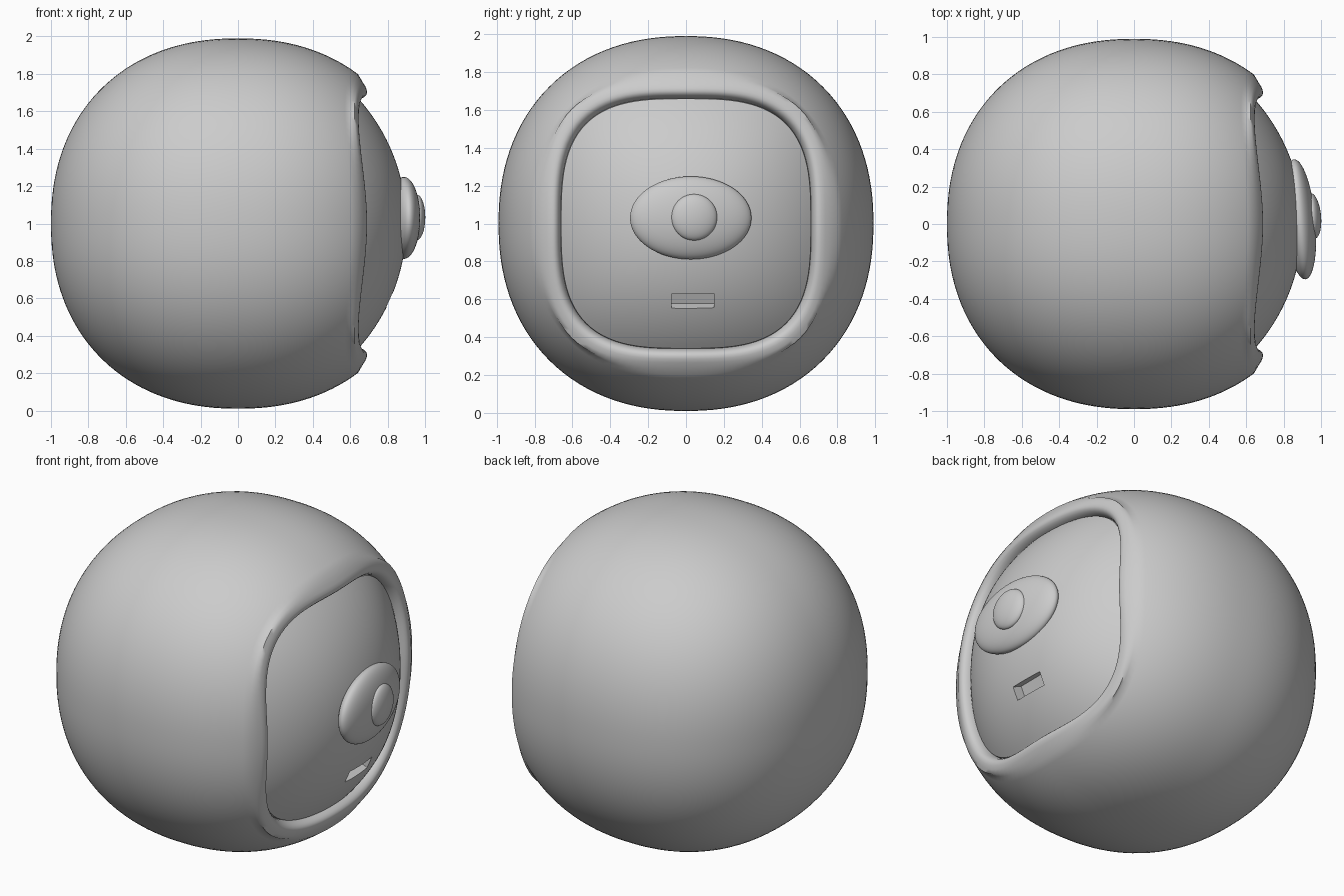
import bpy, bmesh, math
from math import sin, cos, pi, radians, sqrt

if "Cube" in bpy.data.objects:
    bpy.data.objects.remove(bpy.data.objects["Cube"])

SEG = 128      # points around each ring
CZ = 1.0       # height of the body centre
P = 2.2        # squareness of the body
RIM = 3.1      # squareness of the front opening


def outline(t, n):
    """Rounded-square unit outline at angle t."""
    c, s = cos(t), sin(t)
    k = (abs(c) ** n + abs(s) ** n) ** (-1 / n)
    return c * k, s * k


def corner(t):
    """0 at the side middles, 1 at the corners of the front opening."""
    y, z = outline(t, RIM)
    return (math.hypot(y, z) - 1) / (2 ** (0.5 - 1 / RIM) - 1)


def smooth(ob, angle=40):
    bpy.ops.object.select_all(action='DESELECT')
    ob.select_set(True)
    bpy.context.view_layer.objects.active = ob
    bpy.ops.object.shade_smooth_by_angle(angle=radians(angle))


def loft(name, rings, cap_start=False, cap_end=False):
    """Skin a list of ring functions t -> (x, y, z)."""
    bm = bmesh.new()
    rows = [[bm.verts.new(f(2 * pi * i / SEG)) for i in range(SEG)] for f in rings]
    for a, b in zip(rows, rows[1:]):
        for i in range(SEG):
            j = (i + 1) % SEG
            bm.faces.new((a[i], a[j], b[j], b[i]))
    if cap_start:
        bm.faces.new(rows[0][::-1])
    if cap_end:
        bm.faces.new(rows[-1])
    # outward direction: rings run from back (-x) to front (+x)
    me = bpy.data.meshes.new(name)
    bm.normal_update()
    bm.to_mesh(me)
    bm.free()
    ob = bpy.data.objects.new(name, me)
    bpy.context.collection.objects.link(ob)
    return ob


def shell_ring(phi):
    """Ring on the rounded-cube body at angle phi from the +x axis."""
    w = max(0, min(1, (pi / 2 - phi) / radians(38.5)))
    n = P + (RIM - P) * w * w * (3 - 2 * w)

    def f(t):
        y, z = outline(t, n)
        d = (cos(phi), sin(phi) * y, sin(phi) * z)
        k = sum(abs(c) ** P for c in d) ** (-1 / P)
        return d[0] * k, d[1] * k * 0.99, d[2] * k * 0.99 + CZ
    return f


def front_ring(s, x, drop):
    """Ring of the front opening; corners are set back by drop."""
    def f(t):
        y, z = outline(t, RIM)
        return x - drop * corner(t), y * s, z * s + CZ
    return f


# Body shell with a rolled rim around the front opening
phis = [pi - 0.004 - (pi - 0.004 - radians(51.5)) * i / 56 for i in range(57)]
rim = [(.755, .667), (.735, .680), (.715, .688), (.70, .690), (.687, .686),
       (.676, .675), (.668, .660), (.662, .640), (.658, .61), (.655, .55)]
body = loft("body_shell", [shell_ring(p) for p in phis] +
            [front_ring(s, x, .045) for s, x in rim], cap_start=True)
smooth(body, 60)

# Domed face plate
rings = [front_ring(.64, .5, .05), front_ring(.661, .60, .05), front_ring(.661, .635, .05)]
for i in range(28):
    s = .655 * (1 - i / 28) + .004
    rings.append(front_ring(s, -.1 + sqrt(1 - s * s), .05 * (s / .66) ** 2))
plate = loft("face_plate", rings, True, True)

# Mouth slot cut square to the plate
bpy.ops.mesh.primitive_cube_add(size=1, location=(.805, .035, CZ - .408),
                                rotation=(0, radians(24), 0))
cutter = bpy.context.object
cutter.name = "slot_cutter"
cutter.scale = (.12, .225, .082)
cutter.hide_render = True
mod = plate.modifiers.new("slot", 'BOOLEAN')
mod.operation = 'DIFFERENCE'
mod.solver = 'EXACT'
mod.object = cutter
smooth(plate, 40)
bpy.ops.object.modifier_apply(modifier=mod.name)
bpy.data.objects.remove(cutter)
smooth(plate, 40)


# Eye disc and pupil, turned slightly sideways
def lens(name, loc, radii):
    bpy.ops.mesh.primitive_uv_sphere_add(segments=64, ring_count=32, location=loc,
                                         rotation=(0, 0, radians(5.5)))
    ob = bpy.context.object
    ob.name = name
    ob.scale = radii
    smooth(ob, 60)


lens("eye_disc", (.886, .025, 1.03), (.083, .322, .219))
lens("pupil", (.955, .043, 1.033), (.045, .122, .122))
